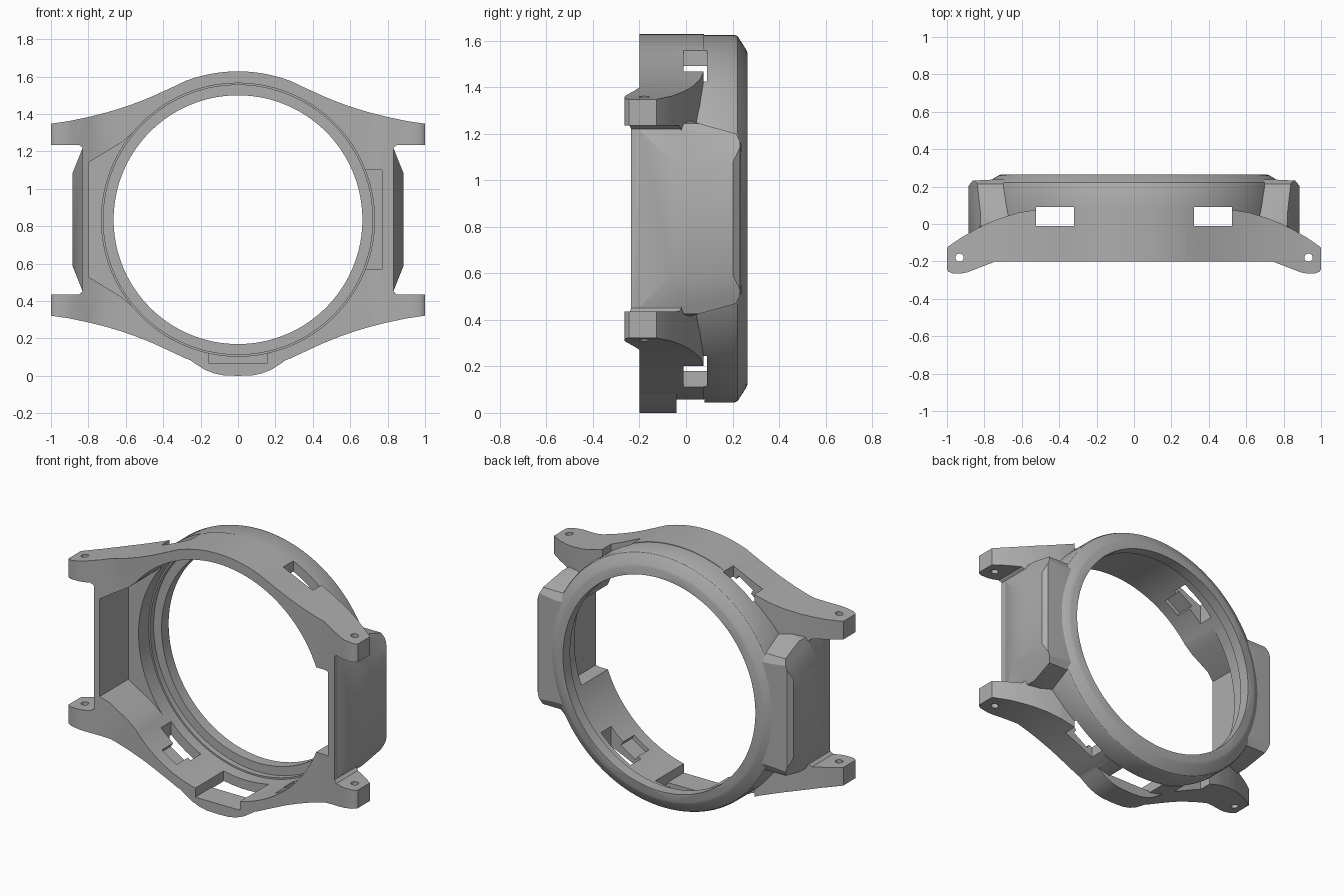
import bpy, bmesh, math
from mathutils import Vector

if "Cube" in bpy.data.objects:
    bpy.data.objects.remove(bpy.data.objects["Cube"])

MID = 0.835  # height of the ring centre
grey = bpy.data.materials.new("matte grey")
grey.use_nodes = True
grey.diffuse_color = (0.42, 0.42, 0.42, 1)
grey.node_tree.nodes["Principled BSDF"].inputs["Base Color"].default_value = (0.42, 0.42, 0.42, 1)


def finish(name, bm):
    bmesh.ops.recalc_face_normals(bm, faces=bm.faces)
    mesh = bpy.data.meshes.new(name)
    bm.to_mesh(mesh)
    bm.free()
    mesh.materials.append(grey)
    obj = bpy.data.objects.new(name, mesh)
    bpy.context.collection.objects.link(obj)
    return obj


def prism(name, pts, axis, lo, hi):
    """Extrude a 2D outline along one axis."""
    place = {"x": lambda a, b: (lo, a, b), "y": lambda a, b: (a, lo, b), "z": lambda a, b: (a, b, lo)}[axis]
    bm = bmesh.new()
    face = bm.faces.new([bm.verts.new(place(a, b)) for a, b in pts])
    out = bmesh.ops.extrude_face_region(bm, geom=[face])
    step = Vector([(hi - lo) * (axis == k) for k in "xyz"])
    bmesh.ops.translate(bm, vec=step, verts=[v for v in out["geom"] if isinstance(v, bmesh.types.BMVert)])
    return finish(name, bm)


def box(name, x, y, z):
    return prism(name, [(x[0], z[0]), (x[1], z[0]), (x[1], z[1]), (x[0], z[1])], "y", *y)


def lathe(name, profile, n=144):
    """Solid of revolution about the ring axis from (radius, y) pairs."""
    bm = bmesh.new()
    rings = []
    for r, y in profile:
        turn = [2 * math.pi * i / n for i in range(n)]
        rings.append([bm.verts.new((r * math.cos(t), y, MID + r * math.sin(t))) for t in turn])
    for a, b in zip(rings, rings[1:]):
        for i in range(n):
            j = (i + 1) % n
            bm.faces.new((a[i], a[j], b[j], b[i]))
    bm.faces.new(rings[0])
    bm.faces.new(rings[-1])
    return finish(name, bm)


def combine(obj, other, operation):
    mod = obj.modifiers.new(operation, "BOOLEAN")
    mod.operation, mod.object, mod.solver = operation, other, "EXACT"
    bpy.context.view_layer.objects.active = obj
    bpy.ops.object.modifier_apply(modifier=mod.name)
    bpy.data.objects.remove(other)


def mirror_x(pts):
    return pts + [(-x, b) for x, b in reversed(pts) if x > 0]


def flip_z(pts):
    return pts + [(a, 2 * MID - z) for a, z in reversed(pts)]


# Front outline: arc over the top blending into the four lugs
arc = [(0.793 * math.sin(t * 0.026), MID + 0.793 * math.cos(t * 0.026)) for t in range(15)]
sweep = [(0.35, 1.544), (0.4, 1.521), (0.45, 1.498), (0.5, 1.477), (0.56, 1.454), (0.63, 1.43),
         (0.7, 1.409), (0.8, 1.384), (0.9, 1.363), (1, 1.348), (1, 1.235), (0.85, 1.235), (0.832, 1.22)]
half = flip_z(arc + sweep)
outline = half + [(-x, z) for x, z in reversed(half) if x > 0.001]
case = prism("watch_case", outline, "y", -0.4, 0.4)

# Lug thickness as seen from above
lug = [(0, -0.2), (0.74, -0.2), (0.89, -0.258), (0.92, -0.264), (0.97, -0.264), (0.99, -0.256), (1.01, -0.235),
       (1.01, -0.135), (0.99, -0.118), (0.92, -0.07), (0.85, -0.03), (0.78, 0.005), (0.7, 0.036),
       (0.62, 0.06), (0.53, 0.075), (0, 0.078)]
lug_shape = prism("lug_shape", [p for p in lug] + [(-x, y) for x, y in reversed(lug) if x > 0], "z", -1, 3)
combine(case, lug_shape, "INTERSECT")

# Round bezel with a bevelled back edge
bezel = [(0.786, -0.19), (0.79, -0.18), (0.79, 0.208), (0.784, 0.222), (0.728, 0.258), (0.71, 0.265)]
combine(case, lathe("bezel", bezel), "UNION")

# Chin under the bezel
chin = [(0, 0), (0.08, 0.003), (0.13, 0.014), (0.18, 0.034), (0.24, 0.073), (0.3, 0.117), (0.34, 0.2)]
combine(case, prism("chin", mirror_x(chin), "y", -0.2, -0.04), "UNION")

# Side guards: front, top and side outlines intersected
for s in (1, -1):
    face = flip_z([(0.5 * s, 1.27), (0.7 * s, 1.262), (0.82 * s, 1.245), (0.886 * s, 1.08)])
    guard = prism("side_guard", face, "y", -0.199, 0.238)
    plan = [(0.4, -0.3), (0.815, -0.3), (0.832, -0.2), (0.885, -0.06), (0.888, 0.2), (0.862, 0.232), (0.7, 0.24), (0.4, 0.24)]
    combine(guard, prism("guard_plan", [(x * s, y) for x, y in plan], "z", -1, 3), "INTERSECT")
    side = flip_z([(-0.3, 1.215), (-0.02, 1.215), (-0.005, 1.262), (0.215, 1.2), (0.24, 1.15)])
    combine(guard, prism("guard_side", side, "x", -2, 2), "INTERSECT")
    combine(case, guard, "UNION")

# Inner bore with a stepped lip at the back
bore = [(0.73, -0.5), (0.73, 0.16), (0.72, 0.16), (0.72, 0.195), (0.665, 0.195), (0.665, 0.5)]
combine(case, lathe("bore", bore), "DIFFERENCE")

# Pockets in the two side walls
deep = flip_z([(-0.4, 1.36), (-0.55, 1.31), (-0.62, 1.25), (-0.8, 1.14)])
combine(case, prism("right_pocket", deep, "y", -0.5, 0.06), "DIFFERENCE")
combine(case, box("left_pocket", (0.4, 0.77), (-0.5, 0.06), (0.57, 1.1)), "DIFFERENCE")

# Strap windows and latch grooves, top and bottom
for s in (1, -1):
    for lo, hi in ((-1, MID - 0.3), (MID + 0.3, 3)):
        xs = sorted((0.32 * s, 0.525 * s))
        combine(case, box("window", xs, (-0.01, 0.09), (lo, hi)), "DIFFERENCE")
    for v in (1, -1):
        t = math.radians(57.5)
        radial = Vector((s * math.cos(t), v * math.sin(t)))
        along = Vector((-radial.y, radial.x))
        corners = [(0.69, -0.06), (0.757, -0.06), (0.757, 0.06), (0.69, 0.06)]
        pts = [radial * r + along * w + Vector((0, MID)) for r, w in corners]
        combine(case, prism("latch_groove", pts, "y", -0.12, 0.05), "DIFFERENCE")

# Chin notch and port slot
combine(case, box("chin_notch", (-0.155, 0.155), (-0.5, 0.08), (0.065, 0.3)), "DIFFERENCE")
combine(case, box("port_slot", (-0.155, 0.155), (-0.04, 0.08), (-0.5, 0.3)), "DIFFERENCE")

# Pin holes through the lugs
for s in (1, -1):
    circle = [(0.933 * s + 0.022 * math.cos(i * math.pi / 12), -0.18 + 0.022 * math.sin(i * math.pi / 12)) for i in range(24)]
    combine(case, prism("pin_hole", circle, "z", -1, 3), "DIFFERENCE")

# Smooth curved surfaces, keep hard edges
bpy.ops.object.select_all(action="DESELECT")
case.select_set(True)
bpy.context.view_layer.objects.active = case
bpy.ops.object.shade_smooth_by_angle(angle=math.radians(25))
